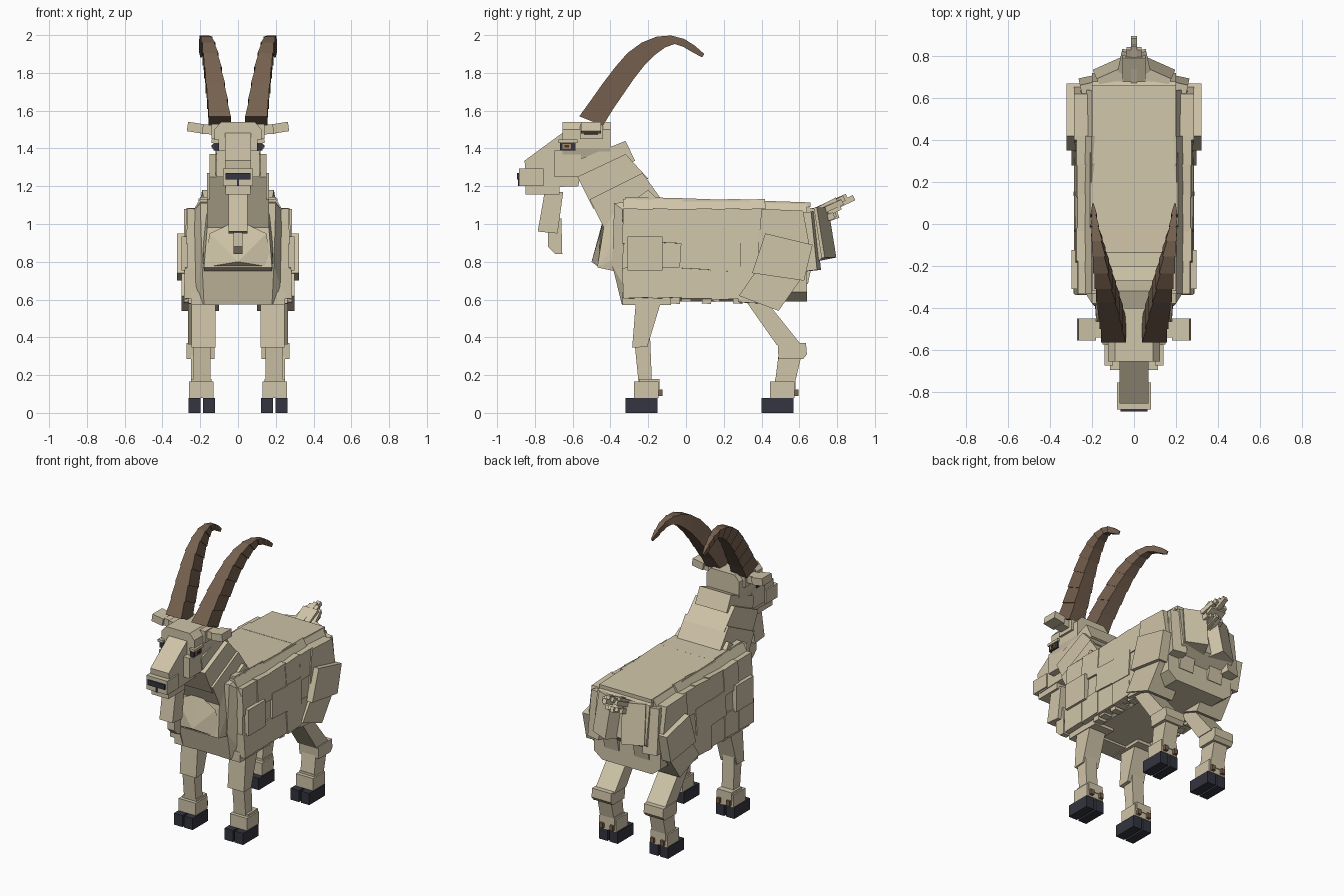
import bpy, bmesh, math, random
from mathutils import Vector, Matrix

random.seed(4)


def material(name, rgb):
    m = bpy.data.materials.new(name)
    m.diffuse_color = (*rgb, 1)
    return m


WOOL = material("cream wool", (0.63, 0.555, 0.395))
HORN = material("horn brown", (0.18, 0.118, 0.078))
HOOF = material("dark hoof", (0.034, 0.035, 0.05))
CLAW = material("dewclaw brown", (0.2, 0.12, 0.07))
EYE = material("amber eye", (0.4, 0.25, 0.12))


def hull(name, mat, pts):
    """Convex flat-faced block around the given points."""
    bm = bmesh.new()
    for p in pts:
        bm.verts.new(p)
    res = bmesh.ops.convex_hull(bm, input=bm.verts)
    loose = [v for v in bm.verts if not v.link_faces]
    bmesh.ops.delete(bm, geom=loose, context='VERTS')
    bmesh.ops.dissolve_limit(bm, angle_limit=0.01, verts=bm.verts, edges=bm.edges)
    bmesh.ops.recalc_face_normals(bm, faces=bm.faces)
    me = bpy.data.meshes.new(name)
    bm.to_mesh(me)
    bm.free()
    me.materials.append(mat)
    ob = bpy.data.objects.new(name, me)
    bpy.context.collection.objects.link(ob)
    return ob


def slab(name, mat, profile, x0, x1):
    """Side profile (y, z) extruded from x0 to x1."""
    return hull(name, mat, [(x, y, z) for x in (x0, x1) for y, z in profile])


def box(name, mat, x, y, z, rot=(0, 0, 0)):
    """Box from (min, max) ranges, turned about its centre by degrees."""
    c = Vector(((x[0] + x[1]) / 2, (y[0] + y[1]) / 2, (z[0] + z[1]) / 2))
    r = Matrix.Rotation(math.radians(rot[2]), 3, 'Z') @ Matrix.Rotation(math.radians(rot[1]), 3, 'Y') \
        @ Matrix.Rotation(math.radians(rot[0]), 3, 'X')
    return hull(name, mat, [c + r @ (Vector((a, b, d)) - c) for a in x for b in y for d in z])


def pair(fn, name, mat, *args):
    """Same part on both sides; x values are given for the +x side."""
    for side, s in (("left", 1), ("right", -1)):
        fn(f"{name}_{side}", mat, s, *args)


def sslab(name, mat, s, profile, x0, x1):
    slab(name, mat, profile, s * x0, s * x1)


def sbox(name, mat, s, x, y, z, rot=(0, 0, 0)):
    box(name, mat, (s * x[0], s * x[1]), y, z, (rot[0], s * rot[1], s * rot[2]))


# Torso with bevelled back and belly
section = [(0.2, 1.13), (0.255, 1.04), (0.255, 0.64), (0.19, 0.59)]
hull("torso", WOOL, [(s * x, y, z - (0.025 if y > 0 and z > 1 else 0))
                     for x, z in section for s in (1, -1) for y in (-0.33, 0.64)])
box("back_blanket", WOOL, (-0.2, 0.2), (-0.32, 0.0), (1.115, 1.14), (-1.5, 0, 0))
box("loin_blanket", WOOL, (-0.21, 0.21), (-0.02, 0.34), (1.105, 1.13), (-2, 0, 0))
box("hip_blanket", WOOL, (-0.2, 0.2), (0.32, 0.66), (1.095, 1.12), (-2, 0, 0))

# Shaggy side plates
cols = [(-0.335, -0.17), (-0.18, -0.02), (-0.03, 0.14), (0.13, 0.29), (0.28, 0.42)]
rows = [(0.91, 1.08), (0.75, 0.93), (0.6, 0.77)]
for i, y in enumerate(cols):
    for j, z in enumerate(rows):
        out = 0.272 + random.uniform(-0.006, 0.014)
        pair(sbox, f"wool_plate_{i}_{j}", WOOL, (0.23, out), y,
             (z[0] + random.uniform(-0.02, 0.015), z[1]), (random.uniform(-4, 4), -2, 0))
    pair(sbox, f"upper_fleece_{i}", WOOL, (0.2, 0.235), y, (1.01, 1.13), (random.uniform(-3, 3), -30, 0))
for i in range(9):
    y = -0.08 + 0.055 * i
    pair(sbox, f"fringe_tuft_{i}", WOOL, (0.2, 0.262), (y, y + 0.05),
         (0.578 + 0.012 * (i % 3), 0.66), (random.uniform(-8, 8), 0, 0))
pair(sbox, "shoulder_plate", WOOL, (0.25, 0.298), (-0.31, -0.125), (0.755, 0.935))
pair(sbox, "front_hem", WOOL, (0.1, 0.25), (-0.335, -0.08), (0.57, 0.64))

# Chest, base of the neck and bib
hull("chest", WOOL, [(s * x, y, z) for s in (1, -1) for x, y, z in
                     ((0.2, -0.38, 1.11), (0.25, -0.3, 1.05), (0.24, -0.3, 0.62), (0.18, -0.34, 0.575),
                      (0.19, -0.39, 0.78), (0.16, -0.2, 0.575), (0.2, -0.2, 1.13))])
hull("neck_base", WOOL, [(s * x, y, z) for s in (1, -1) for x, y, z in
                         ((0.16, -0.43, 1.02), (0.19, -0.2, 1.18), (0.2, -0.14, 1.12),
                          (0.18, -0.47, 0.77), (0.18, -0.33, 0.74), (0.2, -0.2, 0.9))])
hull("bib", WOOL, [(0, -0.5, 0.8), (0, -0.46, 0.77), (0, -0.44, 1.02), (0.15, -0.455, 0.95),
                   (-0.15, -0.455, 0.95), (0.18, -0.46, 0.77), (-0.18, -0.46, 0.77), (0, -0.35, 0.8)])

# Neck bands, widening downward
for i, (w, prof) in enumerate([
        (0.12, [(-0.57, 1.34), (-0.32, 1.44), (-0.27, 1.335), (-0.55, 1.2)]),
        (0.15, [(-0.575, 1.25), (-0.32, 1.37), (-0.2, 1.24), (-0.49, 1.08)]),
        (0.165, [(-0.51, 1.13), (-0.23, 1.27), (-0.13, 1.13), (-0.42, 0.95)])]):
    slab(f"neck_band_{i}", WOOL, prof, -w, w)

# Head
hull("skull", WOOL, [(s * x, y, z) for s in (1, -1) for y in (-0.655, -0.4) for x, z in
                     ((0.09, 1.54), (0.125, 1.5), (0.125, 1.4), (0.1, 1.32))])
slab("snout", WOOL, [(-0.855, 1.335), (-0.63, 1.5), (-0.52, 1.48), (-0.57, 1.2), (-0.84, 1.19)], -0.07, 0.07)
pair(sbox, "cheek", WOOL, (0.03, 0.115), (-0.695, -0.555), (1.25, 1.39))
box("muzzle", WOOL, (-0.08, 0.08), (-0.885, -0.755), (1.2, 1.295))
box("jaw", WOOL, (-0.065, 0.065), (-0.85, -0.67), (1.155, 1.205))
box("nose", HOOF, (-0.065, 0.065), (-0.894, -0.88), (1.235, 1.27))
box("nose_slit", HOOF, (-0.006, 0.006), (-0.89, -0.88), (1.2, 1.24))
pair(sbox, "eye_rim", HOOF, (0.1, 0.131), (-0.668, -0.585), (1.39, 1.435))
pair(sbox, "eye", EYE, (0.11, 0.135), (-0.655, -0.61), (1.398, 1.423))
pair(sbox, "pupil", HOOF, (0.12, 0.139), (-0.642, -0.62), (1.404, 1.418))
pair(sbox, "brow", WOOL, (0.1, 0.14), (-0.675, -0.575), (1.43, 1.447))
pair(sbox, "ear_root", WOOL, (0.1, 0.2), (-0.54, -0.465), (1.475, 1.525), (0, -4, 0))
pair(sbox, "ear_tip", WOOL, (0.185, 0.268), (-0.555, -0.45), (1.485, 1.535), (0, -9, 0))
pair(sbox, "ear_lobe", WOOL, (0.1, 0.14), (-0.56, -0.44), (1.45, 1.53))
slab("beard", WOOL, [(-0.75, 1.16), (-0.65, 1.17), (-0.68, 0.95), (-0.785, 0.96)], -0.05, 0.05)
slab("beard_tip", WOOL, [(-0.73, 1.02), (-0.66, 1.03), (-0.655, 0.84), (-0.69, 0.84), (-0.73, 0.88)], -0.025, 0.025)

# Horns: stepped segments along an arc (front edge y z, rear edge y z, inner x, outer x)
RINGS = [(-0.565, 1.57, -0.44, 1.52, 0.04, 0.155), (-0.5, 1.66, -0.385, 1.61, 0.055, 0.162),
         (-0.44, 1.745, -0.33, 1.69, 0.07, 0.17), (-0.375, 1.83, -0.275, 1.77, 0.088, 0.178),
         (-0.31, 1.905, -0.22, 1.84, 0.105, 0.186), (-0.235, 1.96, -0.165, 1.895, 0.122, 0.193),
         (-0.155, 1.992, -0.11, 1.935, 0.138, 0.2), (-0.08, 1.998, -0.06, 1.953, 0.153, 0.203),
         (-0.01, 1.98, -0.015, 1.938, 0.168, 0.205), (0.045, 1.945, 0.03, 1.912, 0.178, 0.205),
         (0.097, 1.9, 0.085, 1.882, 0.188, 0.203)]


def horn_segment(name, mat, s, a, b):
    pts = []
    for k, (fy, fz, ry, rz, xi, xo) in enumerate((a, b)):
        g = -0.004 if k else 0.002      # each ring steps in from the previous one
        pts += [(s * x, y, z) for x in (xi - g, xo + g) for y, z in ((fy, fz), (ry, rz))]
    hull(name, mat, pts)


for i in range(len(RINGS) - 1):
    pair(horn_segment, f"horn_segment_{i}", HORN, RINGS[i], RINGS[i + 1])

# Front legs
pair(sslab, "front_upper_leg", WOOL, [(-0.26, 0.66), (-0.11, 0.66), (-0.205, 0.35), (-0.285, 0.345)], 0.12, 0.245)
pair(sslab, "front_shin", WOOL, [(-0.275, 0.4), (-0.19, 0.4), (-0.18, 0.15), (-0.25, 0.15)], 0.145, 0.235)

# Rear legs
pair(sslab, "haunch", WOOL, [(0.42, 0.95), (0.67, 0.89), (0.625, 0.7), (0.35, 0.74)], 0.2, 0.322)
pair(sslab, "upper_haunch", WOOL, [(0.4, 1.08), (0.62, 1.07), (0.66, 0.85), (0.38, 0.85)], 0.18, 0.285)
pair(sslab, "thigh", WOOL, [(0.37, 0.75), (0.61, 0.71), (0.49, 0.54), (0.28, 0.62)], 0.1, 0.298)
pair(sslab, "rear_lower_thigh", WOOL, [(0.29, 0.63), (0.45, 0.56), (0.61, 0.36), (0.48, 0.36)], 0.12, 0.265)
pair(sslab, "hock", WOOL, [(0.485, 0.37), (0.635, 0.37), (0.64, 0.31), (0.62, 0.285), (0.49, 0.285)], 0.125, 0.272)
pair(sslab, "rear_shin", WOOL, [(0.49, 0.31), (0.61, 0.3), (0.575, 0.15), (0.47, 0.15)], 0.145, 0.25)

# Feet: cuff, split hoof and dewclaws
for leg, y in (("front", -0.32), ("rear", 0.4)):
    pair(sbox, f"{leg}_cuff", WOOL, (0.13, 0.26), (y + 0.045, y + 0.175), (0.08, 0.165))
    pair(sbox, f"{leg}_pastern", WOOL, (0.14, 0.25), (y + 0.07, y + 0.18), (0.12, 0.18))
    for n, x in (("inner", 0.122), ("outer", 0.199)):
        pair(sbox, f"{leg}_{n}_hoof", HOOF, (x, x + 0.064), (y, y + 0.17), (0, 0.08))
        pair(sbox, f"{leg}_{n}_dewclaw", CLAW, (x + 0.02, x + 0.045), (y + 0.16, y + 0.195), (0.09, 0.125))

# Rump
slab("rump", WOOL, [(0.6, 1.1), (0.68, 1.08), (0.72, 0.82), (0.6, 0.72)], -0.2, 0.2)
pair(sbox, "rump_flap", WOOL, (0.02, 0.17), (0.63, 0.75), (0.81, 1.08), (10, 0, -24))
pair(sbox, "rump_side", WOOL, (0.15, 0.25), (0.57, 0.69), (0.75, 1.06), (6, 0, -12))
pair(sbox, "rump_tuft", WOOL, (0.06, 0.17), (0.58, 0.66), (0.69, 0.82), (-12, 0, 0))

# Tail: layered strands raised behind
box("tail_core", WOOL, (-0.055, 0.055), (0.63, 0.82), (1.03, 1.1), (28, 0, 0))
box("tail_tip", WOOL, (-0.015, 0.015), (0.78, 0.895), (1.1, 1.13), (25, 0, 0))
for i in range(5):
    x = -0.06 + 0.03 * i
    lift = 0.02 - abs(i - 2) * 0.012
    box(f"tail_strand_{i}", WOOL, (x - 0.014, x + 0.014), (0.66, 0.84 + lift),
        (1.07 + lift, 1.1 + lift), (24 + 4 * (i % 2), 0, (i - 2) * 6))
    box(f"tail_under_strand_{i}", WOOL, (x - 0.012, x + 0.012), (0.68, 0.79 + lift),
        (1.01, 1.045), (20 + 8 * (i % 2), 0, (i - 2) * 4))
